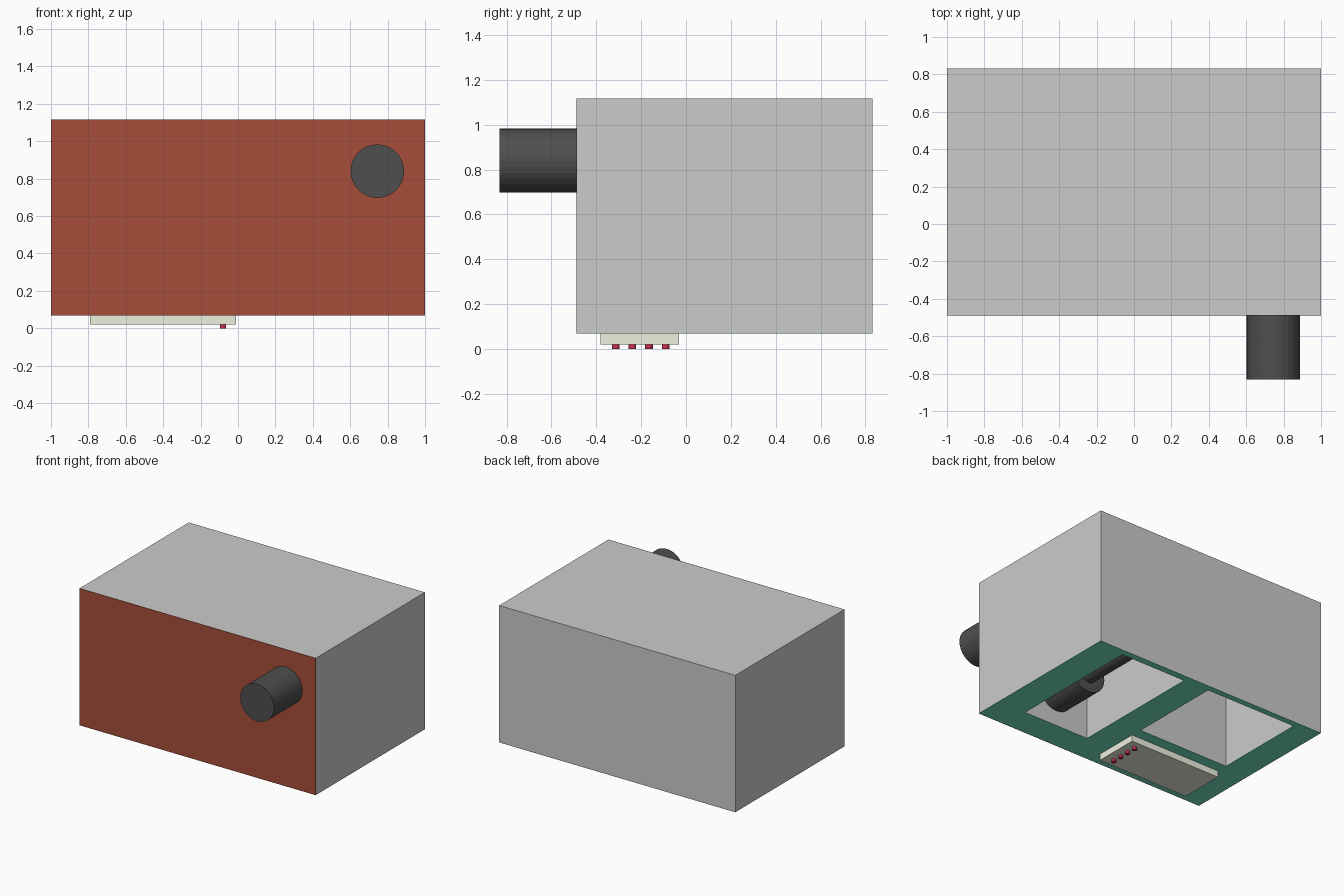
import bpy, bmesh, math
from mathutils import Matrix, Vector

if "Cube" in bpy.data.objects:
    bpy.data.objects.remove(bpy.data.objects["Cube"])


def material(name, rgb):
    m = bpy.data.materials.new(name)
    m.diffuse_color = (*rgb, 1)
    m.use_nodes = True
    m.node_tree.nodes["Principled BSDF"].inputs["Base Color"].default_value = m.diffuse_color
    return m


brown = material("brown_front", (0.38, 0.076, 0.042))
green = material("green_base", (0.18, 0.80, 0.57))
cream = material("pale_panel", (0.85, 0.88, 0.74))
dark = material("dark_pipe", (0.078, 0.078, 0.078))
red = material("red_button", (0.58, 0.03, 0.08))


def add_object(name, bm, mat):
    me = bpy.data.meshes.new(name)
    bm.to_mesh(me)
    bm.free()
    if mat:
        me.materials.append(mat)
    ob = bpy.data.objects.new(name, me)
    bpy.context.collection.objects.link(ob)
    return ob


def box(name, lo, hi, mat=None):
    bm = bmesh.new()
    lo, hi = Vector(lo), Vector(hi)
    bmesh.ops.create_cube(bm, size=1, matrix=Matrix.Translation((lo + hi) / 2)
                          @ Matrix.Diagonal((*(hi - lo), 1)))
    return add_object(name, bm, mat)


def cylinder(name, start, end, radius, mat, sides=32):
    bm = bmesh.new()
    a, b = Vector(start), Vector(end)
    rot = (b - a).to_track_quat('Z', 'Y').to_matrix().to_4x4()
    bmesh.ops.create_cone(bm, cap_ends=True, segments=sides, radius1=radius,
                          radius2=radius, depth=(b - a).length,
                          matrix=Matrix.Translation((a + b) / 2) @ rot)
    return add_object(name, bm, mat)


# Grey housing with a thin brown front panel and a thin green base plate
FRONT, BACK, BOTTOM, TOP, THIN = -0.489, 0.832, 0.069, 1.117, 0.003
housing = box("housing", (-1, FRONT + THIN, BOTTOM + THIN), (1, BACK, TOP))
box("front_panel", (-1, FRONT, BOTTOM), (1, FRONT + THIN, TOP), brown)
base = box("base_plate", (-1, FRONT + THIN, BOTTOM), (1, BACK, BOTTOM + THIN), green)

# Two deep rectangular wells cut up from the underside
wells = [(0.20, 0.762, -0.27, 0.78), (-0.79, -0.015, 0.055, 0.785)]
for i, (x0, x1, y0, y1) in enumerate(wells):
    cutter = box(f"well_cutter_{i + 1}", (x0, y0, -0.1), (x1, y1, 0.95))
    cutter.hide_render = True
    cutter.hide_viewport = True
    for part in (housing, base):
        cut = part.modifiers.new(f"well_{i + 1}", 'BOOLEAN')
        cut.operation = 'DIFFERENCE'
        cut.solver = 'EXACT'
        cut.object = cutter

# Front outlet pipe, and the stepped pipe inside the right well
cylinder("front_pipe", (0.745, -0.832, 0.84), (0.745, -0.48, 0.84), 0.143, dark)
cylinder("inner_pipe_wide", (0.48, -0.28, 0.33), (0.48, 0.08, 0.33), 0.143, dark)
cylinder("inner_pipe_narrow", (0.48, 0.07, 0.33), (0.48, 0.785, 0.33), 0.07, dark)

# Control panel under the base with a row of buttons
box("control_panel", (-0.79, -0.382, 0.02), (-0.01, -0.032, 0.071), cream)
for i in range(4):
    y = -0.313 + i * 0.074
    cylinder(f"button_{i + 1}", (-0.08, y, 0), (-0.08, y, 0.025), 0.017, red, 16)
